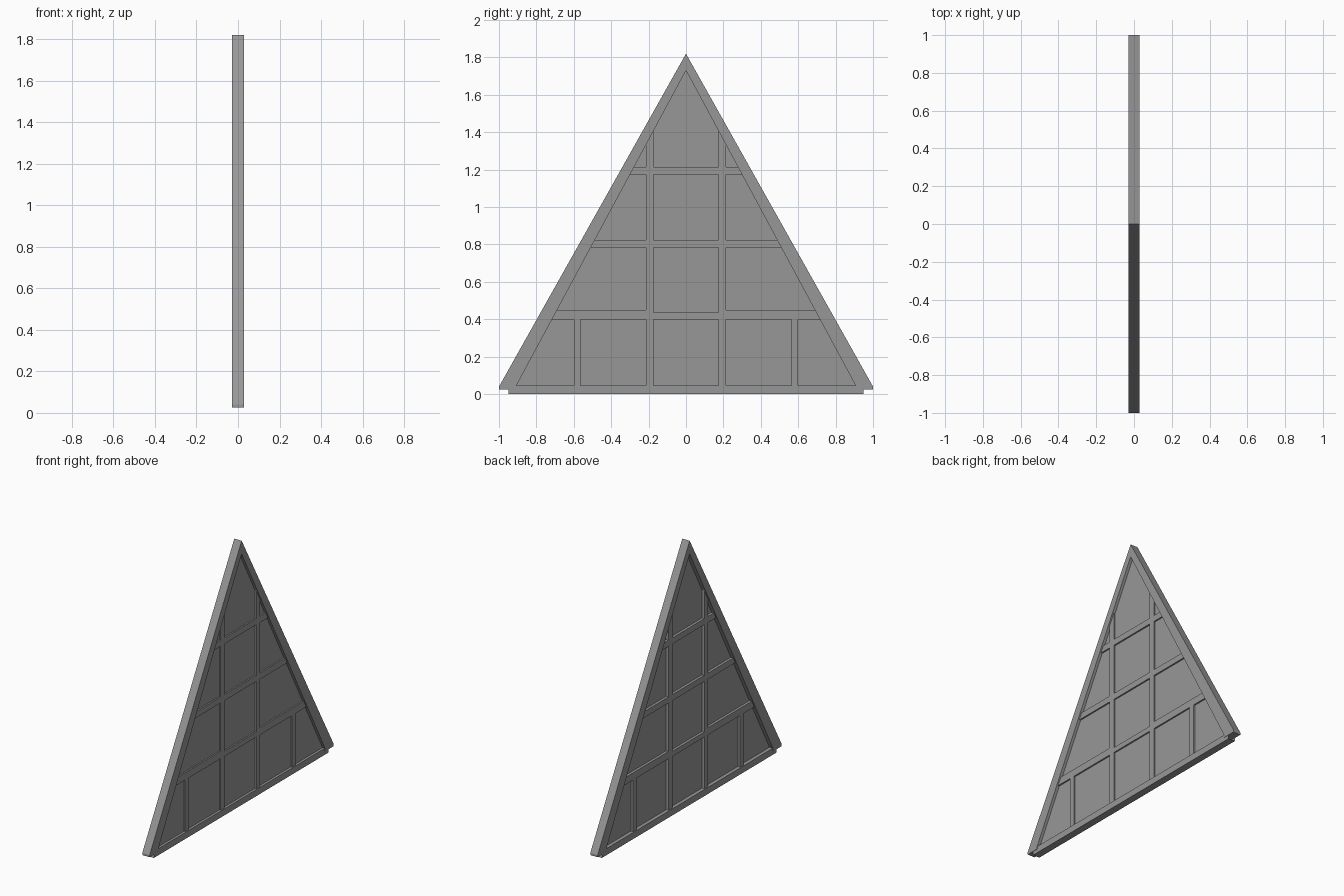
import bpy
import bmesh

cube = bpy.data.objects.get("Cube")
if cube:
    bpy.data.objects.remove(cube, do_unlink=True)

grey = bpy.data.materials.new("mid_grey")
grey.use_nodes = True
grey.diffuse_color = (0.31, 0.31, 0.31, 1)
grey.node_tree.nodes["Principled BSDF"].inputs["Base Color"].default_value = grey.diffuse_color


def slab(name, outline, x0, x1):
    """Extrude a (y, z) outline from x0 to x1."""
    bm = bmesh.new()
    face = bm.faces.new([bm.verts.new((x0, y, z)) for y, z in outline])
    moved = bmesh.ops.extrude_face_region(bm, geom=[face])["geom"]
    verts = [v for v in moved if isinstance(v, bmesh.types.BMVert)]
    bmesh.ops.translate(bm, verts=verts, vec=(x1 - x0, 0, 0))
    if face.is_valid and len(bm.faces) < len(outline) + 2:
        bm.faces.new([v for v in bm.verts if v not in verts])
    bmesh.ops.recalc_face_normals(bm, faces=bm.faces)
    mesh = bpy.data.meshes.new(name)
    bm.to_mesh(mesh)
    bm.free()
    mesh.materials.append(grey)
    obj = bpy.data.objects.new(name, mesh)
    bpy.context.collection.objects.link(obj)
    return obj


def box(y0, y1, z0, z1):
    return [(y0, z0), (y1, z0), (y1, z1), (y0, z1)]


HALF = 0.028        # half depth of the frame
BAR = 0.018         # half depth of the glazing bars
APEX, FOOT, SILL = 1.73, 0.907, 0.045


def inner_z(y):
    return APEX - (APEX - SILL) * abs(y) / FOOT


def inner_y(z):
    return FOOT * (APEX - z) / (APEX - SILL)


# Two sloping rafters meeting at the ridge
side = [(1, 0.04), (1, 0.025), (FOOT, 0.025), (FOOT, SILL)]
slab("rafter_frame",
     [(0, 1.82)] + side + [(0, APEX)] + [(-y, z) for y, z in reversed(side)],
     -HALF, HALF)

# Bottom rail, open at its two ends
rail = slab("bottom_rail", box(-0.95, 0.95, 0, SILL), -0.025, 0.025)
bm = bmesh.new()
bm.from_mesh(rail.data)
ends = [f for f in bm.faces if abs(f.normal.y) > 0.9]
bmesh.ops.delete(bm, geom=ends, context='FACES')
bm.to_mesh(rail.data)
bm.free()

# Infill panel
slab("panel", [(-FOOT, SILL), (FOOT, SILL), (0, APEX)], 0, 0.008)

# Upright glazing bars, cut to the slope
for s, label in ((-1, "right"), (1, "left")):
    a, b = s * 0.173, s * 0.215
    slab("long_upright_" + label,
         [(a, SILL), (b, SILL), (b, inner_z(b)), (a, inner_z(a))], -BAR, BAR)
    slab("short_upright_" + label,
         box(*sorted((s * 0.563, s * 0.6)), SILL, 0.41), -BAR, BAR)
    # Side part of the low crossbar, a little taller than its middle
    slab("low_crossbar_" + label,
         [(s * 0.2, 0.4), (s * inner_y(0.4), 0.4),
          (s * inner_y(0.45), 0.45), (s * 0.2, 0.45)], -BAR, BAR)

slab("low_crossbar_middle", box(-0.2, 0.2, 0.4, 0.435), -BAR, BAR)

# Crossbars
for name, z0, z1 in (("middle_crossbar", 0.783, 0.825), ("high_crossbar", 1.173, 1.215)):
    slab(name, [(-inner_y(z0), z0), (inner_y(z0), z0),
                (inner_y(z1), z1), (-inner_y(z1), z1)], -BAR, BAR)
